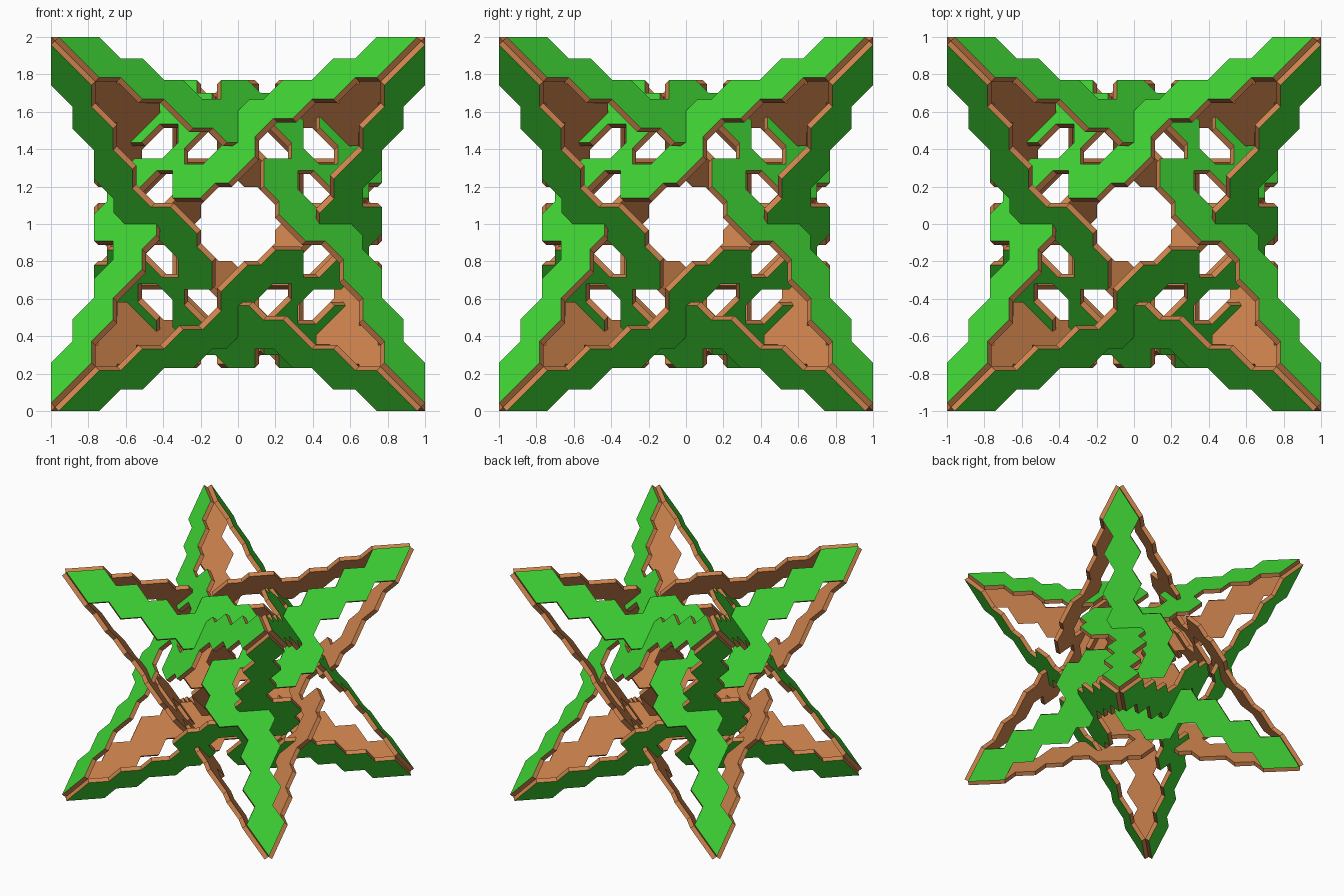
import bpy, bmesh

if "Cube" in bpy.data.objects:
    bpy.data.objects.remove(bpy.data.objects["Cube"])

T = 0.021             # plate thickness / sqrt(3)
C = 1 + 2 * T         # front plane of a plate: u + v + w = C

# One third of the plate outline, tip to tip, as (p, q); the third coordinate is C - p - q
THIRD = [
    (1, C - 2), (1, -.742), (.885, -.627), (.885, -.51), (.77, -.395),
    (.77, -.24), (.665, -.135), (.665, -.06),
    # hooked slot next to the plate centre
    (.515, .09), (.417, .09), (.322, .185), (.322, .287), (.405, .287), (.552, .14),
    # bump and notch, then the stepped side of the next arm
    (.70, .14), (.70, .22), (.77, .22), (.77, .362), (.667, .465), (.667, .565),
    (.77, .565), (.77, .667), (.885, .667), (.885, .784), (1, .784),
]


def material(name, colour):
    m = bpy.data.materials.new(name)
    m.diffuse_color = colour
    m.use_nodes = True
    m.node_tree.nodes["Principled BSDF"].inputs["Base Color"].default_value = m.diffuse_color
    return m


green = material("green_face", (0.05, 0.66, 0.035, 1))
brown = material("brown_edge", (0.62, 0.23, 0.075, 1))

# Whole outline: the third turned three times about the plate's centre
outline = []
for turn in range(3):
    for p, q in THIRD:
        r = C - p - q
        outline.append([(q, p, r), (p, r, q), (r, q, p)][turn])


def star_plate(name, sx, sy, sz):
    """Flat three-armed plate in one of the eight star planes."""
    def place(point, depth):
        u, v, w = (k - depth for k in point)
        if sx * sy * sz > 0:      # keep every plate the same handedness
            v, w = w, v
        return (sx * u, sy * v, sz * w + 1)

    bm = bmesh.new()
    front = [bm.verts.new(place(p, 0)) for p in outline]
    back = [bm.verts.new(place(p, T)) for p in outline]
    top = bm.faces.new(front)
    bm.faces.new(back[::-1]).material_index = 1
    n = len(front)
    for i in range(n):
        j = (i + 1) % n
        bm.faces.new((front[j], front[i], back[i], back[j])).material_index = 1
    top.normal_update()
    if top.normal.dot((sx, sy, sz)) < 0:
        bmesh.ops.reverse_faces(bm, faces=bm.faces[:])
    mesh = bpy.data.meshes.new(name)
    bm.to_mesh(mesh)
    bm.free()
    mesh.materials.append(green)
    mesh.materials.append(brown)
    bpy.context.collection.objects.link(bpy.data.objects.new(name, mesh))


# Eight interlocking plates, one per octant
for sx, side in ((-1, "left"), (1, "right")):
    for sy, face in ((-1, "front"), (1, "back")):
        for sz, level in ((-1, "lower"), (1, "upper")):
            star_plate(f"star_plate_{level}_{face}_{side}", sx, sy, sz)
